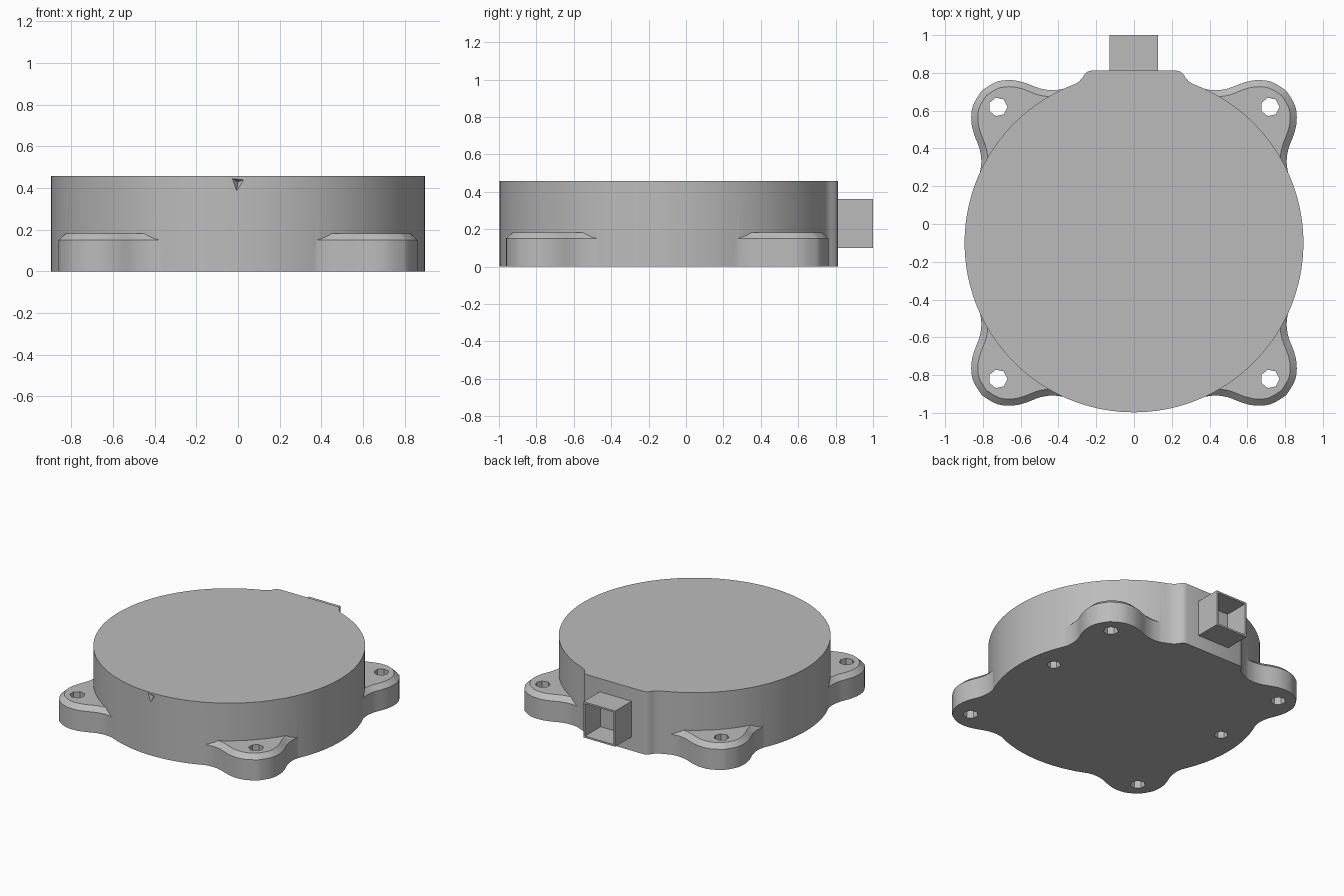
import bpy, bmesh, math
from mathutils import Vector

if "Cube" in bpy.data.objects:
    bpy.data.objects.remove(bpy.data.objects["Cube"])

CY, R, H = -0.1, 0.897, 0.457      # housing centre, radius, height

grey = bpy.data.materials.new("grey plastic")
grey.use_nodes = True
grey.diffuse_color = (0.5, 0.5, 0.5, 1)
grey.node_tree.nodes["Principled BSDF"].inputs["Base Color"].default_value = (0.5, 0.5, 0.5, 1)


def finish(bm, name):
    bmesh.ops.recalc_face_normals(bm, faces=bm.faces)
    mesh = bpy.data.meshes.new(name)
    bm.to_mesh(mesh)
    bm.free()
    ob = bpy.data.objects.new(name, mesh)
    bpy.context.collection.objects.link(ob)
    mesh.materials.append(grey)
    return ob


def prism(name, outline, z0, z1, inset=0, rise=0):
    """Extrude an outline, optionally with a chamfered top."""
    bm = bmesh.new()
    base = bm.faces.new([bm.verts.new((x, y, z0)) for x, y in outline])
    out = bmesh.ops.extrude_face_region(bm, geom=[base], use_keep_orig=True)["geom"]
    bmesh.ops.translate(bm, vec=(0, 0, z1 - z0),
                        verts=[g for g in out if isinstance(g, bmesh.types.BMVert)])
    if inset:
        bmesh.ops.recalc_face_normals(bm, faces=bm.faces)
        top = [g for g in out if isinstance(g, bmesh.types.BMFace)]
        bmesh.ops.inset_region(bm, faces=top, thickness=inset)
        bmesh.ops.translate(bm, vec=(0, 0, rise), verts=top[0].verts)
    return finish(bm, name)


def circle(cx, cy, r, n):
    return [(cx + r * math.cos(2 * math.pi * i / n),
             cy + r * math.sin(2 * math.pi * i / n)) for i in range(n)]


def smooth_path(pts, steps):
    """Catmull-Rom curve through the points."""
    res = [pts[0]]
    for i in range(len(pts) - 1):
        p = [Vector(pts[max(0, min(len(pts) - 1, i + k))]) for k in (-1, 0, 1, 2)]
        for s in range(1, steps + 1):
            t = s / steps
            q = 0.5 * (2 * p[1] + (p[2] - p[0]) * t
                       + (2 * p[0] - 5 * p[1] + 4 * p[2] - p[3]) * t * t
                       + (3 * p[1] - p[0] - 3 * p[2] + p[3]) * t ** 3)
            res.append((q.x, q.y))
    return res


def boolean(target, tool, operation):
    mod = target.modifiers.new(operation, 'BOOLEAN')
    mod.operation, mod.object, mod.solver = operation, tool, 'EXACT'
    bpy.context.view_layer.objects.active = target
    bpy.ops.object.modifier_apply(modifier=mod.name)
    bpy.data.objects.remove(tool)


# Round housing with a flat raised pad at the back
pad = [(0.315, 0.74), (0.29, 0.755), (0.272, 0.775), (0.26, 0.795), (0.245, 0.807), (0.225, 0.812)]
gap = math.asin(0.34 / R)
start, sweep, n = math.pi / 2 + gap, 2 * math.pi - 2 * gap, 120
arc = [(R * math.cos(start + sweep * i / n), CY + R * math.sin(start + sweep * i / n))
       for i in range(n + 1)]
housing = prism("housing", arc + pad + [(-x, y) for x, y in reversed(pad)], 0, H)

# Mounting flange with four chamfered ears
half = [(0.825, 0.29), (0.817, 0.36), (0.808, 0.43), (0.818, 0.5),
        (0.845, 0.57), (0.861, 0.64), (0.855, 0.72), (0.817, 0.79)]
ear = smooth_path(half + [(y, x) for x, y in reversed(half)], 3)
outline = []
for _ in range(4):
    outline += [(x, y + CY) for x, y in ear]
    ear = [(-y, x) for x, y in ear]
flange = prism("flange", outline, 0, 0.15, inset=0.035, rise=0.033)
boolean(housing, flange, 'UNION')

# Screw holes through the ears
for sx in (-1, 1):
    for sy in (-1, 1):
        hole = prism("screw_hole", circle(sx * 0.72, CY + sy * 0.72, 0.05, 7), -0.1, 0.3)
        boolean(housing, hole, 'DIFFERENCE')
    # Blind locating holes in the underside
    hole = prism("locating_hole", circle(sx * 0.72, 0.035, 0.045, 7), -0.1, 0.15)
    boolean(housing, hole, 'DIFFERENCE')

# Small triangular index notch at the front
bm = bmesh.new()
tri = [bm.verts.new((x, -1.02, z)) for x, z in ((-0.045, 0.455), (0.045, 0.445), (-0.01, 0.36))]
tip = bm.verts.new((0, -0.96, 0.43))
bm.faces.new(tri)
for i in range(3):
    bm.faces.new((tri[i], tri[(i + 1) % 3], tip))
boolean(housing, finish(bm, "index_notch"), 'DIFFERENCE')

# Open square connector socket at the back
bm = bmesh.new()
bmesh.ops.create_cube(bm, size=1)
bmesh.ops.scale(bm, vec=(0.256, 0.2, 0.26), verts=bm.verts)
bmesh.ops.translate(bm, vec=(-0.002, 0.9, 0.23), verts=bm.verts)
mouth = [f for f in bm.faces if f.normal.y > 0.9]
bmesh.ops.inset_region(bm, faces=mouth, thickness=0.018)
out = bmesh.ops.extrude_face_region(bm, geom=mouth)["geom"]
bmesh.ops.delete(bm, geom=[f for f in mouth if f.is_valid], context='FACES_ONLY')
bmesh.ops.translate(bm, vec=(0, -0.18, 0),
                    verts=[g for g in out if isinstance(g, bmesh.types.BMVert)])
finish(bm, "connector_socket")

# Smooth walls with sharp rims
bpy.ops.object.select_all(action='DESELECT')
housing.select_set(True)
bpy.context.view_layer.objects.active = housing
bpy.ops.object.shade_smooth_by_angle(angle=math.radians(25))
